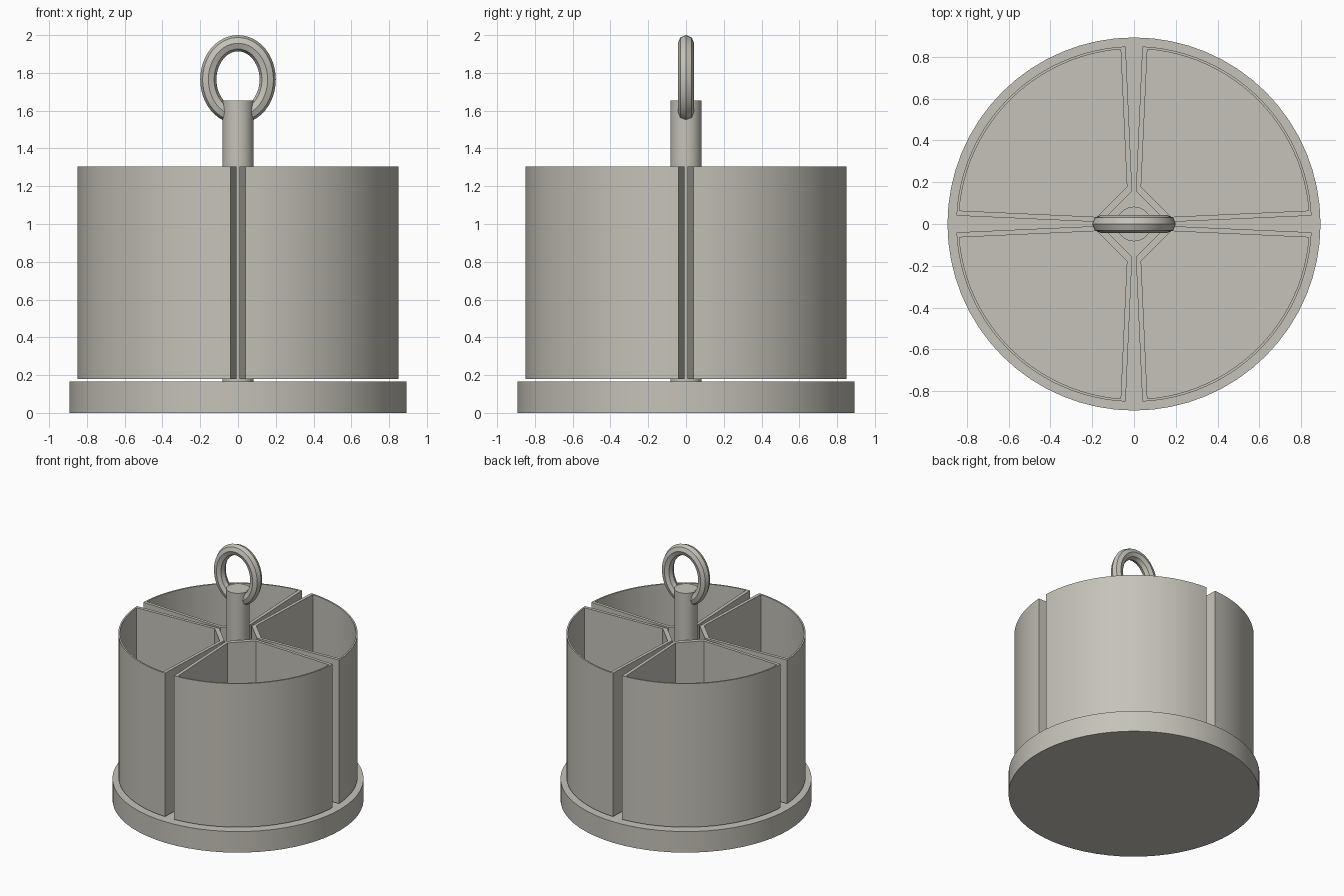
import bpy, bmesh, math
from mathutils import Matrix

if "Cube" in bpy.data.objects:
    bpy.data.objects.remove(bpy.data.objects["Cube"], do_unlink=True)

# Single warm grey material
GREY = (0.56, 0.54, 0.48, 1.0)
mat = bpy.data.materials.new("warm_grey")
mat.diffuse_color = GREY
mat.use_nodes = True
mat.node_tree.nodes["Principled BSDF"].inputs["Base Color"].default_value = GREY


def finish(name, bm):
    """Turn a bmesh into a smooth-by-angle object."""
    bmesh.ops.recalc_face_normals(bm, faces=bm.faces)
    mesh = bpy.data.meshes.new(name)
    bm.to_mesh(mesh)
    bm.free()
    mesh.materials.append(mat)
    obj = bpy.data.objects.new(name, mesh)
    bpy.context.collection.objects.link(obj)
    bpy.ops.object.select_all(action='DESELECT')
    obj.select_set(True)
    bpy.context.view_layer.objects.active = obj
    bpy.ops.object.shade_smooth_by_angle(angle=math.radians(30))
    return obj


def cylinder(name, radius, z0, z1, sides):
    bm = bmesh.new()
    bmesh.ops.create_cone(bm, cap_ends=True, segments=sides, radius1=radius,
                          radius2=radius, depth=z1 - z0,
                          matrix=Matrix.Translation((0, 0, (z0 + z1) / 2)))
    return finish(name, bm)


def quarter_outline(radius, edge, near, far):
    """Quarter sector with its tip cut off: arc, then the two tip corners."""
    start = math.asin(edge / radius)
    steps = 24
    arc = [start + (math.pi / 2 - 2 * start) * i / steps for i in range(steps + 1)]
    pts = [(radius * math.cos(a), radius * math.sin(a)) for a in arc]
    return pts + [(near, far), (far, near)]


def cup(name, turn):
    """Open-topped wedge cup with thin walls and a floor."""
    bottom, floor, top = 0.18, 0.20, 1.305
    outer = quarter_outline(0.85, 0.04, 0.009, 0.157)
    inner = quarter_outline(0.838, 0.064, 0.034, 0.178)
    bm = bmesh.new()
    loops = [[bm.verts.new((x, y, z)) for x, y in pts]
             for pts, z in ((outer, bottom), (outer, top), (inner, top), (inner, floor))]
    n = len(outer)
    for low, high in zip(loops, loops[1:]):
        for i in range(n):
            j = (i + 1) % n
            bm.faces.new((low[i], low[j], high[j], high[i]))
    bm.faces.new(loops[0])
    bm.faces.new(loops[-1])
    bmesh.ops.rotate(bm, verts=bm.verts, matrix=Matrix.Rotation(turn, 3, 'Z'))
    return finish(name, bm)


def ring(name, rx, rz, zc, tube, around=48, sides=12):
    """Oval ring standing in the xz plane, constant tube thickness."""
    bm = bmesh.new()
    rows = []
    for i in range(around):
        a = math.tau * i / around
        nx, nz = math.cos(a) * rz, math.sin(a) * rx
        length = math.hypot(nx, nz)
        row = []
        for k in range(sides):
            b = math.tau * k / sides
            out = tube * math.cos(b) / length
            row.append(bm.verts.new((rx * math.cos(a) + nx * out, tube * math.sin(b),
                                     zc + rz * math.sin(a) + nz * out)))
        rows.append(row)
    for i in range(around):
        p, q = rows[i], rows[(i + 1) % around]
        for k in range(sides):
            m = (k + 1) % sides
            bm.faces.new((p[k], q[k], q[m], p[m]))
    return finish(name, bm)


# Base plate and central post
cylinder("base_plate", 0.892, 0.0, 0.165, 64)
cylinder("center_post", 0.083, 0.16, 1.655, 32)

# Four wedge cups around the post
for i, side in enumerate(("back_left", "back_right", "front_right", "front_left")):
    cup("cup_" + side, i * math.pi / 2)

# Lifting ring through the post
ring("lifting_ring", 0.157, 0.192, 1.765, 0.043, sides=8)
